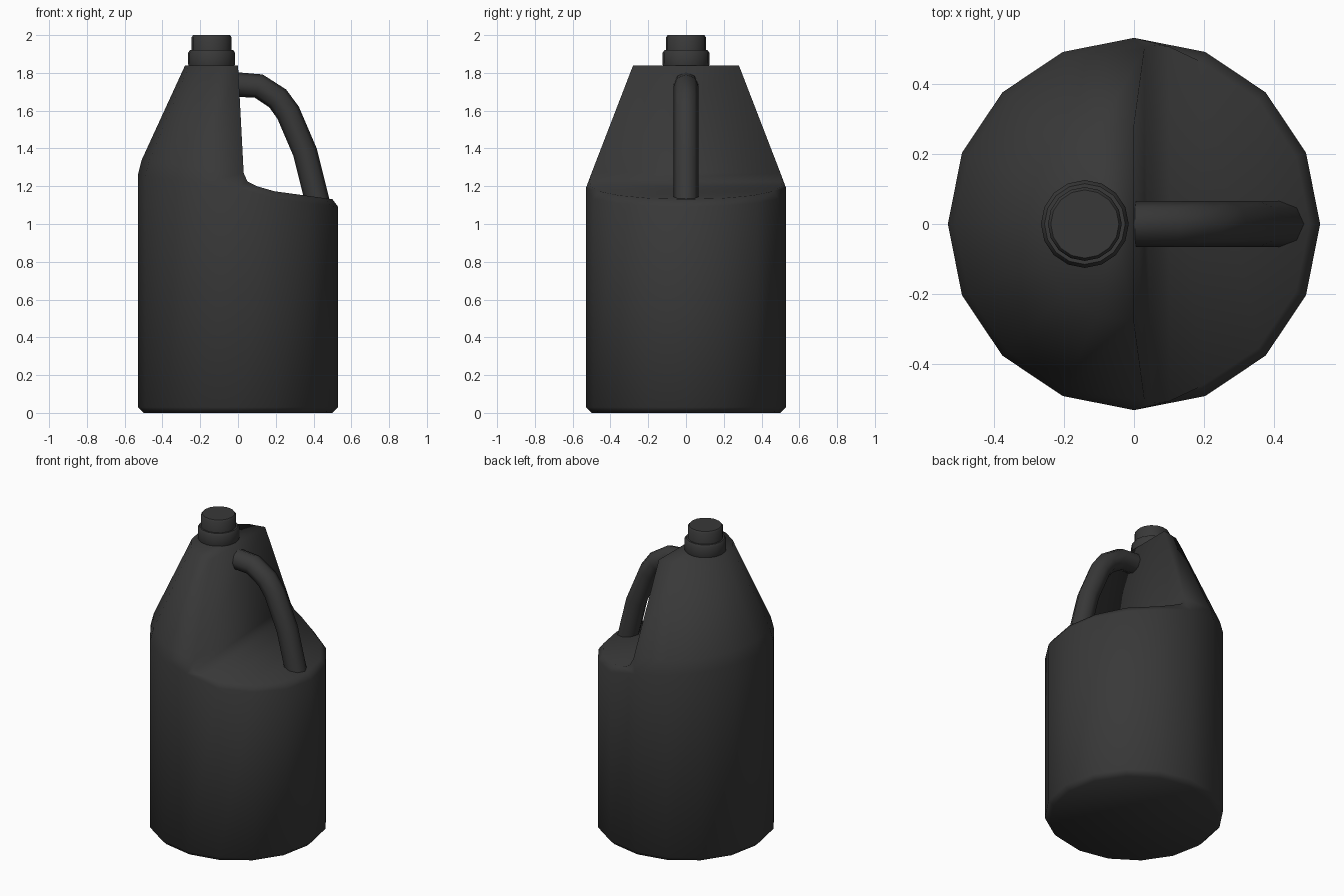
import bpy, bmesh, math

cube = bpy.data.objects.get("Cube")
if cube:
    bpy.data.objects.remove(cube, do_unlink=True)

plastic = bpy.data.materials.new("charcoal plastic")
plastic.use_nodes = True
colour = (0.04, 0.04, 0.04, 1)
plastic.diffuse_color = colour
plastic.node_tree.nodes["Principled BSDF"].inputs["Base Color"].default_value = colour


def finish(bm, name, angle=None):
    """Turn a bmesh into a smooth shaded object."""
    bmesh.ops.recalc_face_normals(bm, faces=bm.faces[:])
    mesh = bpy.data.meshes.new(name)
    bm.to_mesh(mesh)
    bm.free()
    obj = bpy.data.objects.new(name, mesh)
    bpy.context.collection.objects.link(obj)
    mesh.materials.append(plastic)
    bpy.ops.object.select_all(action='DESELECT')
    obj.select_set(True)
    bpy.context.view_layer.objects.active = obj
    if angle is None:
        bpy.ops.object.shade_smooth()
    else:
        bpy.ops.object.shade_smooth_by_angle(angle=math.radians(angle))
    return obj


def lathe(name, profile, x, sides=16):
    """Closed turned part from (radius, height) pairs."""
    bm = bmesh.new()
    rings = []
    for r, z in profile:
        rings.append([bm.verts.new((x + r * math.cos(math.tau * k / sides),
                                    r * math.sin(math.tau * k / sides), z))
                      for k in range(sides)])
    for low, high in zip(rings, rings[1:]):
        for k in range(sides):
            n = (k + 1) % sides
            bm.faces.new((low[k], low[n], high[n], high[k]))
    bm.faces.new(rings[0])
    bm.faces.new(rings[-1])
    return finish(bm, name, 40)


# Jug body: slanted shoulder, cone on the right half, recess on the left half
N, Q = 16, 4
R, TOP_R, TOP_Z = 0.53, 0.28, 1.84
bm = bmesh.new()


def rim_height(x):
    return 1.2 - 0.13 * x


def point(k, r, z):
    a = math.tau * k / N
    return bm.verts.new((r * math.cos(a), r * math.sin(a), z))


base = [point(k, 0.5, 0) for k in range(N)]
foot = [point(k, R, 0.03) for k in range(N)]
side, rim, top = [], [], {}
for k in range(N):
    x = R * math.cos(math.tau * k / N)
    side.append(point(k, R, rim_height(x) - (0.04 if x > 0.01 else 0.01)))
    if k in (Q, N - Q):
        rim.append(bm.verts.new((0.03, 0.5 if k == Q else -0.5, 1.27)))
    elif x > 0:
        rim.append(point(k, 0.5, rim_height(x)))
    else:
        rim.append(point(k, 0.51, rim_height(x) + 0.07))
    if Q <= k <= N - Q:
        top[k] = point(k, TOP_R, TOP_Z)

# Curved corner where the recess floor meets the wall
fillet = {s: [bm.verts.new((x, s * y, z)) for x, y, z in
              ((0.1, 0.505, 1.2), (0.05, 0.51, 1.225))] for s in (1, -1)}

bm.faces.new(base)
for k in range(N):
    n = (k + 1) % N
    bm.faces.new((base[k], base[n], foot[n], foot[k]))
    bm.faces.new((foot[k], foot[n], side[n], side[k]))
    if k == Q - 1:
        bm.faces.new((side[k], rim[k], *fillet[1], rim[n], side[n]))
    elif k == N - Q:
        bm.faces.new((side[n], rim[n], *fillet[-1], rim[k], side[k]))
    else:
        bm.faces.new((side[k], side[n], rim[n], rim[k]))
    if Q <= k < N - Q:
        bm.faces.new((rim[k], rim[n], top[n], top[k]))
bm.faces.new([top[k] for k in sorted(top)])

# Recess floor and wall as strips running across the jug
front = [rim[-k] for k in range(1, Q)] + fillet[-1] + [rim[N - Q], top[N - Q]]
back = [rim[k] for k in range(1, Q)] + fillet[1] + [rim[Q], top[Q]]
bm.faces.new((rim[0], back[0], front[0]))
for i in range(len(front) - 1):
    bm.faces.new((front[i], back[i], back[i + 1], front[i + 1]))
finish(bm, "jug_body")

# Neck collar and screw cap
lathe("neck_collar", [(0.12, 1.83), (0.125, 1.85), (0.125, 1.905), (0.115, 1.92)], -0.14)
lathe("screw_cap", [(0.105, 1.9), (0.105, 1.99), (0.097, 2.0)], -0.14)

# Tubular carrying handle
curve = bpy.data.curves.new("handle", 'CURVE')
curve.dimensions = '3D'
curve.bevel_depth = 0.065
curve.bevel_resolution = 2
curve.use_fill_caps = True
path = [(-0.03, 1.74), (0.11, 1.73), (0.21, 1.665), (0.265, 1.59),
        (0.355, 1.38), (0.425, 1.1)]
spline = curve.splines.new('POLY')
spline.points.add(len(path) - 1)
for p, (x, z) in zip(spline.points, path):
    p.co = (x, 0, z, 1)
spline.use_smooth = True
curve.materials.append(plastic)
handle = bpy.data.objects.new("handle", curve)
bpy.context.collection.objects.link(handle)
